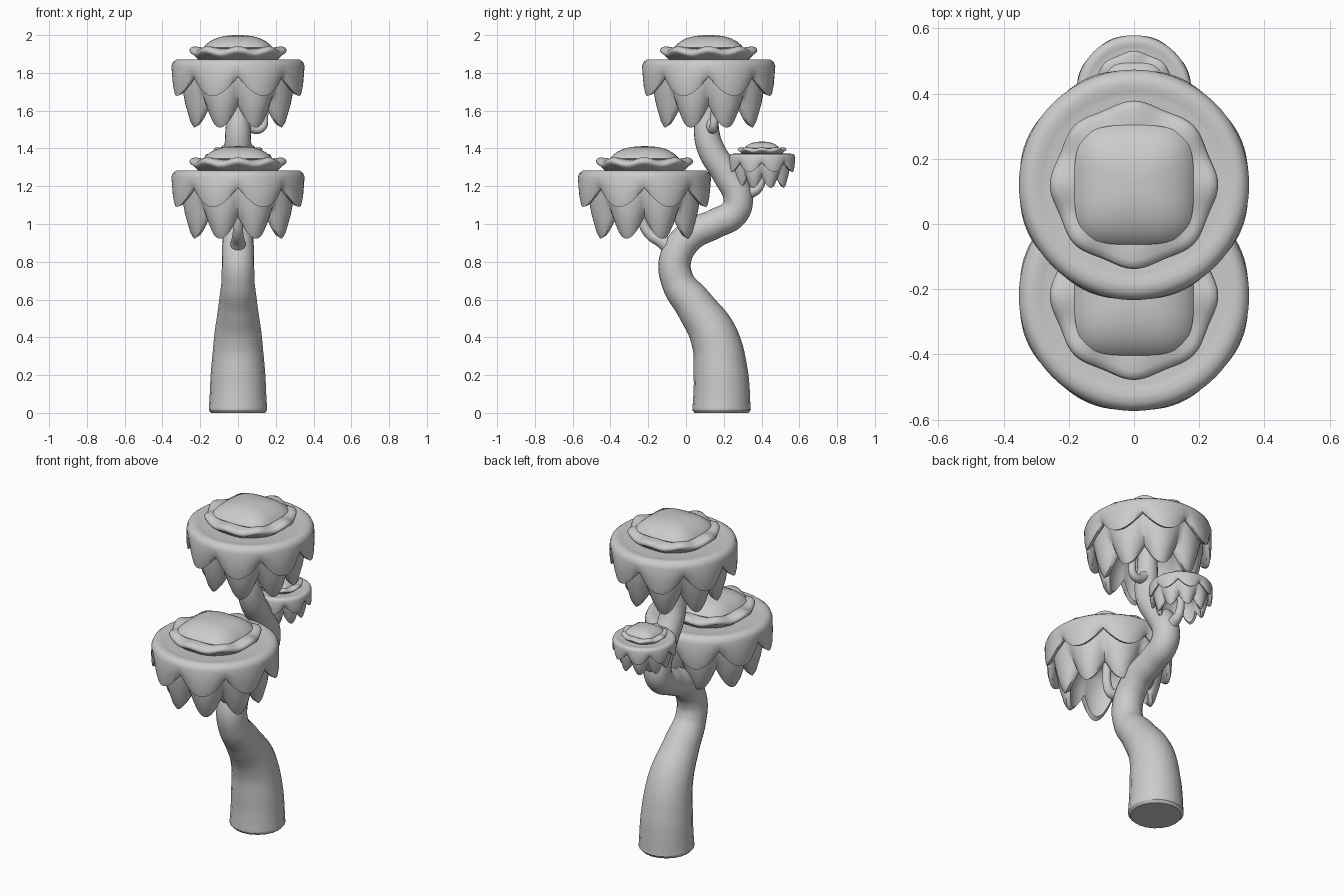
import bpy, bmesh
from math import sin, cos, pi, radians

if "Cube" in bpy.data.objects:
    bpy.data.objects.remove(bpy.data.objects["Cube"])

SEG = 96


def loft(name, rings, centre, scale):
    """Closed solid of revolution whose rings (radius, height) vary with angle."""
    bm = bmesh.new()
    loops = []
    for ring in rings:
        loop = []
        for i in range(SEG):
            a = 2 * pi * i / SEG
            r, z = ring(a)
            loop.append(bm.verts.new((centre[0] + scale * r * cos(a),
                                      centre[1] + scale * r * sin(a),
                                      centre[2] + scale * z)))
        loops.append(loop)
    for lo, hi in zip(loops, loops[1:]):
        for i in range(SEG):
            j = (i + 1) % SEG
            bm.faces.new((lo[i], lo[j], hi[j], hi[i]))
    bm.faces.new(loops[0])
    bm.faces.new(loops[-1])
    bmesh.ops.recalc_face_normals(bm, faces=bm.faces)
    me = bpy.data.meshes.new(name)
    bm.to_mesh(me)
    bm.free()
    ob = bpy.data.objects.new(name, me)
    bpy.context.collection.objects.link(ob)
    smooth(ob)
    return ob


def smooth(ob):
    bpy.ops.object.select_all(action='DESELECT')
    ob.select_set(True)
    bpy.context.view_layer.objects.active = ob
    bpy.ops.object.shade_smooth_by_angle(angle=radians(50))


def petal(a):
    # eight rounded tips with pointed notches between them
    return abs(sin(4 * a))


def ring(r, z, dr=0.0, dz=0.0):
    return lambda a: (r + dr * petal(a), z + dz * petal(a))


def wave(r, z, dr=0.006, dz=0.009):
    return lambda a: (r + dr * cos(8 * a), z + dz * cos(8 * a))


def squarish(r, z):
    # rounded-square outline
    return lambda a: (r * (abs(cos(a)) ** 3.4 + abs(sin(a)) ** 3.4) ** (-1 / 3.4), z)


def canopy(name, centre, s):
    # heights are measured down from the crown top
    loft(name + "_outer_skirt", [
        ring(.10, -.125), ring(.27, -.135), ring(.285, -.132), ring(.305, -.128),
        ring(.328, -.130), ring(.345, -.143), ring(.353, -.165),
        ring(.347, -.195, .010, -.035), ring(.338, -.215, .018, -.075),
        ring(.330, -.222, .020, -.100), ring(.315, -.220, .015, -.095),
        ring(.300, -.205, .010, -.060), ring(.20, -.19)], centre, s)
    loft(name + "_inner_skirt", [
        ring(.20, -.17), ring(.300, -.18), ring(.295, -.24, .015, -.02),
        ring(.268, -.31, .025, -.06), ring(.240, -.36, .028, -.10),
        ring(.225, -.375, .025, -.115), ring(.205, -.37, .020, -.105),
        ring(.200, -.32, .020, -.06), ring(.19, -.26), ring(.12, -.215),
        ring(.02, -.21)], centre, s)
    loft(name + "_ruffle", [
        ring(.20, -.14), wave(.235, -.108), wave(.248, -.100), wave(.252, -.088),
        wave(.245, -.076), wave(.225, -.068), ring(.17, -.068)], centre, s)
    loft(name + "_crown", [
        squarish(.165, -.085), squarish(.183, -.066), squarish(.172, -.052),
        squarish(.150, -.034), squarish(.118, -.017), squarish(.075, -.005),
        squarish(.035, -.001), squarish(.008, 0)], centre, s)


def tube(name, pts):
    """Tapered tube through points (x, y, z, radius)."""
    cu = bpy.data.curves.new(name, 'CURVE')
    cu.dimensions = '3D'
    cu.bevel_depth = 1.0
    cu.bevel_resolution = 8
    cu.resolution_u = 10
    cu.use_fill_caps = True
    sp = cu.splines.new('BEZIER')
    sp.bezier_points.add(len(pts) - 1)
    for p, (x, y, z, r) in zip(sp.bezier_points, pts):
        p.co = (x, y, z)
        p.radius = r
        p.handle_left_type = p.handle_right_type = 'AUTO'
    ob = bpy.data.objects.new(name, cu)
    bpy.context.collection.objects.link(ob)
    bpy.ops.object.select_all(action='DESELECT')
    ob.select_set(True)
    bpy.context.view_layer.objects.active = ob
    bpy.ops.object.convert(target='MESH')
    smooth(bpy.context.object)


# winding trunk
tube("trunk", [
    (0, .188, 0, .142), (0, .188, .015, .155), (0, .185, .20, .145),
    (0, .150, .40, .127), (0, .045, .57, .103), (0, -.045, .70, .087),
    (0, -.055, .82, .085), (0, .02, .935, .082), (0, .15, 1.00, .078),
    (0, .255, 1.06, .078), (0, .275, 1.14, .078), (0, .215, 1.26, .074),
    (0, .135, 1.39, .072), (0, .110, 1.48, .068), (0, .115, 1.60, .058),
    (0, .12, 1.79, .05)])

# hooked side branches
tube("front_branch", [(0, -.06, .86, .05), (0, -.13, .91, .036), (0, -.195, .95, .028),
                      (0, -.23, 1.02, .025), (0, -.225, 1.20, .024)])
tube("rear_branch", [(0, .28, 1.13, .05), (0, .335, 1.165, .034), (0, .38, 1.19, .026),
                     (0, .40, 1.24, .022), (0, .40, 1.33, .02)])
tube("upper_branch", [(.03, .13, 1.54, .032), (.08, .14, 1.505, .026), (.125, .145, 1.51, .023),
                      (.14, .15, 1.57, .02), (.13, .15, 1.76, .018)])

# three leafy canopies
canopy("top_canopy", (0, .12, 2.0), 1.0)
canopy("front_canopy", (0, -.22, 1.412), 1.0)
canopy("rear_canopy", (0, .402, 1.436), .5)
